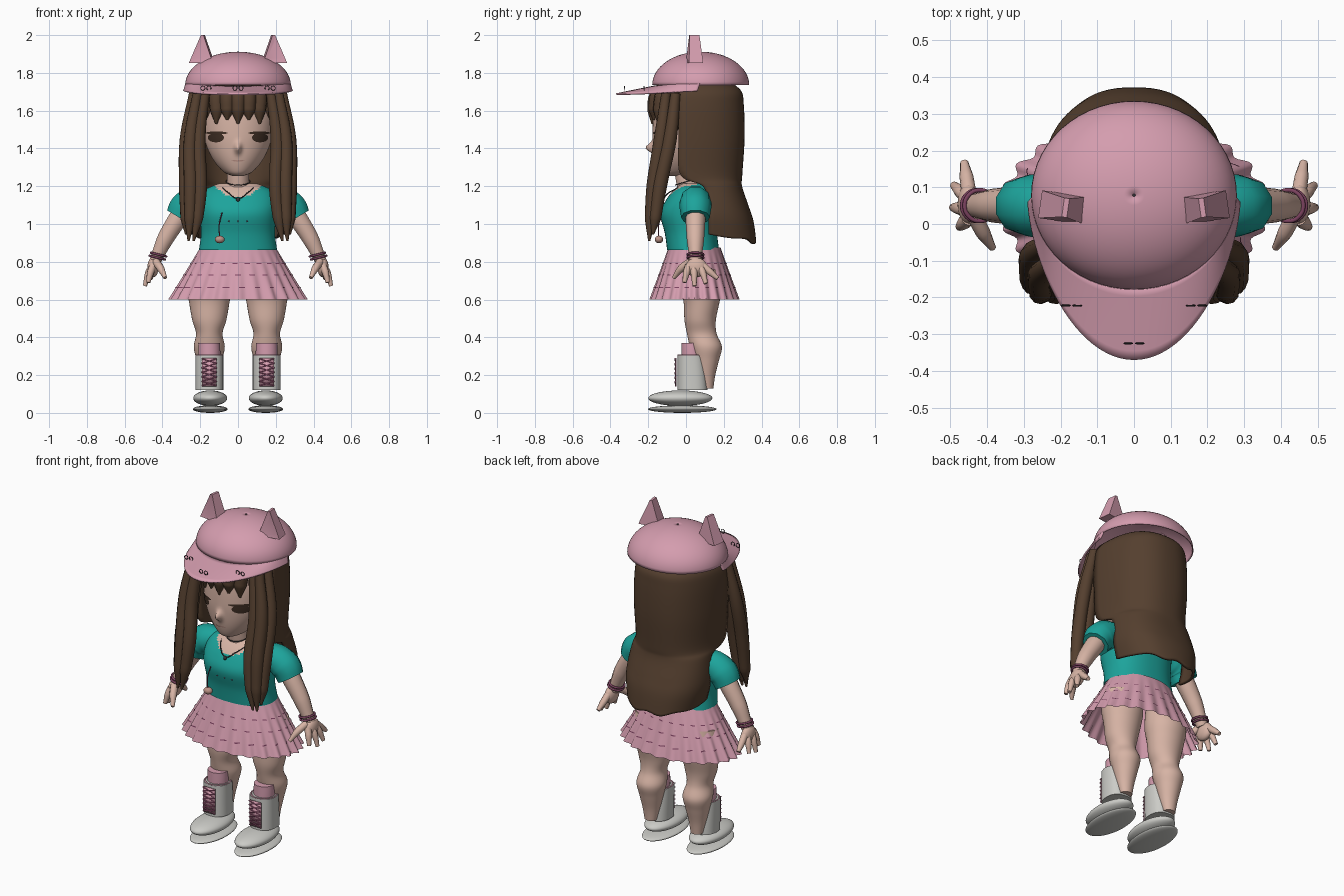
import bpy, bmesh
from math import sin, cos, pi, radians, exp
from mathutils import Vector, Matrix

if "Cube" in bpy.data.objects:
    bpy.data.objects.remove(bpy.data.objects["Cube"])


def material(name, r, g, b):
    m = bpy.data.materials.new(name)
    m.use_nodes = True
    m.diffuse_color = (r, g, b, 1)
    m.node_tree.nodes["Principled BSDF"].inputs["Base Color"].default_value = (r, g, b, 1)
    return m


PINK = material("pink cloth", .66, .335, .425)
TEAL = material("teal cloth", .012, .37, .33)
BROWN = material("brown hair", .09, .05, .028)
SKIN = material("skin", .68, .455, .375)
LIP = material("lip", .5, .29, .24)
WHITE = material("pale leather", .6, .6, .57)
PLUM = material("plum cord", .2, .055, .115)
ROSE = material("rose lace", .32, .09, .18)
DARK = material("dark metal", .04, .038, .04)
EYE = material("dark brown eye", .05, .028, .018)


# ---------- helpers ----------
def finish(ob, mat):
    bpy.ops.object.select_all(action='DESELECT')
    ob.select_set(True)
    bpy.context.view_layer.objects.active = ob
    if ob.type == 'CURVE':
        bpy.ops.object.convert(target='MESH')
        ob = bpy.context.object
    ob.data.materials.clear()
    ob.data.materials.append(mat)
    bpy.ops.object.shade_smooth_by_angle(angle=radians(40))
    return ob


def from_bmesh(name, bm, mat):
    bmesh.ops.recalc_face_normals(bm, faces=bm.faces)
    me = bpy.data.meshes.new(name)
    bm.to_mesh(me)
    bm.free()
    ob = bpy.data.objects.new(name, me)
    bpy.context.collection.objects.link(ob)
    return finish(ob, mat)


def surface(name, f, nu, nv, mat, closed=False, caps=False, thick=0):
    """Grid of points f(u, v) with u and v running from 0 to 1."""
    bm = bmesh.new()
    cols = nu if closed else nu + 1
    rows = [[bm.verts.new(f(i / nu, j / nv)) for i in range(cols)] for j in range(nv + 1)]
    for a, b in zip(rows, rows[1:]):
        for i in range(nu):
            k = (i + 1) % cols
            bm.faces.new((a[i], a[k], b[k], b[i]))
    if caps:
        bm.faces.new(rows[0])
        bm.faces.new(rows[-1])
    ob = from_bmesh(name, bm, mat)
    if thick:
        mod = ob.modifiers.new("thickness", 'SOLIDIFY')
        mod.thickness = thick
    return ob


def spline_row(rows, v):
    """Smooth interpolation through rows of numbers."""
    t = v * (len(rows) - 1)
    i = min(int(t), len(rows) - 2)
    t -= i
    p0, p1, p2, p3 = (rows[min(max(i + k, 0), len(rows) - 1)] for k in (-1, 0, 1, 2))
    return [b + t / 2 * (c - a + t * (2 * a - 5 * b + 4 * c - d + t * (3 * (b - c) + d - a)))
            for a, b, c, d in zip(p0, p1, p2, p3)]


def loft(name, rows, mat, cx=0, p=2, nu=40, shell=0):
    """Rows hold height, half width, front y and back y; a shell is an open back half."""
    def f(u, v):
        z, rx, yf, yb = spline_row(rows, v)
        a = u * pi if shell else u * 2 * pi
        c, s = cos(a), sin(a)
        c = abs(c) ** (2 / p) * (1 if c > 0 else -1)
        s = abs(s) ** (2 / p) * (1 if s > 0 else -1)
        y = yf + (yb - yf) * (s if shell else (1 + s) / 2)
        return (cx + rx * c, y, z)
    return surface(name, f, nu, (len(rows) - 1) * 6, mat, not shell, not shell, shell)


def tubes(name, paths, mat, cyclic=False):
    """Each path is a list of points and a list of radii."""
    cu = bpy.data.curves.new(name, 'CURVE')
    cu.dimensions, cu.bevel_depth, cu.bevel_resolution = '3D', 1, 3
    cu.use_fill_caps, cu.resolution_u = True, 8
    for pts, radii in paths:
        sp = cu.splines.new('BEZIER')
        sp.bezier_points.add(len(pts) - 1)
        sp.use_cyclic_u = cyclic
        for bp, co, r in zip(sp.bezier_points, pts, radii):
            bp.co, bp.radius = co, r
            bp.handle_left_type = bp.handle_right_type = 'AUTO'
    ob = bpy.data.objects.new(name, cu)
    bpy.context.collection.objects.link(ob)
    return finish(ob, mat)


def ball(name, loc, size, mat):
    bm = bmesh.new()
    bmesh.ops.create_uvsphere(bm, u_segments=32, v_segments=18, radius=1,
                              matrix=Matrix.Translation(loc) @ Matrix.Diagonal((*size, 1)))
    return from_bmesh(name, bm, mat)


def ring(centre, r, axis, thin, n=8):
    q = Vector(axis).to_track_quat('Z', 'Y')
    pts = [Vector(centre) + q @ Vector((r * cos(2 * pi * i / n), r * sin(2 * pi * i / n), 0)) for i in range(n)]
    return pts, [thin] * n


# ---------- head, with the nose drawn out of its front ----------
HEAD = [(1.255, .03, -.115, -.03), (1.275, .075, -.14, .05), (1.33, .125, -.16, .1),
        (1.4, .162, -.172, .13), (1.48, .182, -.177, .15), (1.6, .19, -.17, .16),
        (1.7, .17, -.14, .14), (1.75, .1, -.09, .1)]
head = loft("head", HEAD, SKIN, nu=112)
for v in head.data.vertices:
    if v.co.y < 0:
        v.co.y -= .042 * exp(-(v.co.x / .016) ** 2 - ((v.co.z - 1.403) / .026) ** 2)


def face_y(x, z):
    v = min(range(301), key=lambda i: abs(spline_row(HEAD, i / 300)[0] - z)) / 300
    _, rx, yf, yb = spline_row(HEAD, v)
    mid = (yf + yb) / 2
    return mid - (mid - yf) * max(0, 1 - (x / rx) ** 2) ** .5


def face_patch(name, cx, cz, rx, rz, mat, lift=.004):
    def f(u, v):
        r = .02 + .98 * v
        x, z = cx + rx * r * cos(2 * pi * u), cz + rz * r * sin(2 * pi * u)
        return (x, face_y(x, z) - lift, z)
    surface(name, f, 20, 4, mat, True)


face_patch("mouth", 0, 1.335, .034, .004, LIP)
tubes("neck", [([(0, .03, 1.12), (0, .01, 1.2), (0, -.01, 1.31)], [.075, .06, .058])], SKIN)

# ---------- hair ----------
hair = loft("back_hair", [(.92, .225, .12, .372), (1.02, .245, .12, .357), (1.1, .245, .12, .33),
                          (1.2, .235, .09, .297), (1.26, .24, -.03, .298), (1.45, .25, -.04, .31),
                          (1.63, .247, -.04, .306), (1.71, .225, -.035, .288), (1.765, .15, 0, .2),
                          (1.78, .05, .04, .12)], BROWN, p=2.4, shell=.015)
for v in hair.data.vertices:
    drop = max(0, 1.1 - v.co.z) / .18
    v.co.z += drop * ((.28 - v.co.y) * .2 + .008 * cos(v.co.x * 40))
locks = []
for i in range(-3, 4):
    x = .056 * i
    tip = 1.53 + .02 * (i % 2)
    locks.append(([(x * .75, -.1, 1.75), (x, face_y(x, 1.66) - .002, 1.67),
                   (x, face_y(x, 1.6), 1.6), (x * 1.03, face_y(x, 1.54) - .002, tip)],
                  [.03, .042, .037, .006]))
tubes("fringe", locks, BROWN)

# ---------- cap ----------
surface("cap_dome", lambda u, v: (.28 * cos(2 * pi * u) * cos(v * 1.565), .078 + .257 * sin(2 * pi * u) * cos(v * 1.565),
                                  1.735 + .177 * sin(v * 1.565)), 56, 16, PINK, True, False, .006)


def visor(u, v):
    a = pi * u
    s = sin(a)
    inner = Vector((.275 * cos(a), .078 - .25 * s, 1.757 - .025 * s))
    outer = Vector((.29 * cos(a), .06 - .43 * s ** 1.3, 1.705 - .013 * s))
    return inner.lerp(outer, v)


surface("cap_visor", visor, 48, 8, PINK, thick=.01)
ball("cap_button", (0, .078, 1.911), (.004, .004, .003), DARK)
charms = []
for x, y in ((0, -.325), (.17, -.222), (-.17, -.222)):
    for k in (-1, 1):
        charms.append(ring((x + k * .016, y, 1.719), .011, (0, 1, .05), .002))
tubes("visor_rings", charms, DARK, True)

# ---------- torso ----------
shirt = loft("shirt", [(.862, .207, -.1, .175), (.95, .196, -.112, .165), (1.05, .203, -.135, .165),
                       (1.12, .205, -.11, .16), (1.18, .175, -.065, .14), (1.215, .1, -.02, .11)],
             TEAL, p=2.3, nu=80)
shirt.data.materials.append(SKIN)
for face in shirt.data.polygons:
    c = face.center
    if c.y < .06 and c.z > 1.14 + 4 * c.x ** 2:
        face.material_index = 1
tubes("choker", [ring((0, .005, 1.225), .064, (0, -.3, 1), .0025)], DARK, True)
tubes("necklace", [([(-.09, -.02, 1.2), (-.05, -.092, 1.165), (0, -.117, 1.135), (.05, -.092, 1.165),
                     (.09, -.02, 1.2)], [.003] * 5)], DARK)
ball("pendant", (0, -.122, 1.13), (.01, .008, .012), DARK)
tubes("tassel_cord", [([(-.085, -.137, 1.06), (-.1, -.145, .99), (-.097, -.145, .93)], [.003] * 3)], PLUM)
ball("tassel_ball", (-.097, -.143, .918), (.026, .022, .02), LIP)
for i in range(-3, 4):
    ball("shirt_stud", (.024 * i, -.129 + .0007 * i * i, 1.015 + .012 * (i % 2)), (.004, .003, .004), PLUM)


# ---------- skirt ----------
def skirt(u, v, grow=0):
    a = 2 * pi * u
    k = 1 + .035 * v * cos(24 * a)
    return ((.2 + .157 * v + grow) * k * cos(a), .045 + (.138 + .093 * v + grow) * k * sin(a), .875 - .275 * v)


surface("skirt", skirt, 192, 10, PINK, True)
for row, level in enumerate((.31, .53, .77)):
    for i in range(24):
        mid = (i + .25 * (row - 1)) / 24
        surface("skirt_stitch", lambda u, v: skirt(mid + (u - .5) * .017, level + (v - .5) * .02, .003),
                4, 1, PLUM)

# ---------- paired parts ----------
for s, side in ((1, "left_"), (-1, "right_")):
    face_patch(side + "eye", s * .117, 1.457, .043, .025, EYE)
    face_patch(side + "eyelid", s * .113, 1.482, .058, .008, EYE, .006)

    # long front hair
    locks = []
    for i in range(4):
        f, d = i / 3, .05 * (i % 2) - .025
        locks.append(([(s * (.175 + .06 * f), -.08 + d, 1.69), (s * (.207 + .067 * f), -.11 + d, 1.45),
                       (s * (.2 + .077 * f), -.155 + d * .7, 1.2), (s * (.215 + .06 * f), -.175 + d * .5, 1.03),
                       (s * (.235 + .04 * f), -.185 + d * .4, .91 + .035 * (i % 2))],
                      [.026, .036, .037, .031, .006]))
    tubes(side + "front_hair", locks, BROWN)

    # cap ear with a sunken front panel
    bm = bmesh.new()
    outline = ((-.064, 0), (.064, 0), (.007 - s * .006, .148), (-.007 - s * .006, .148))
    lo, hi = ([bm.verts.new((x, k * (.038 - .08 * z), z)) for x, z in outline] for k in (-1, 1))
    panel = bm.faces.new(lo)
    bm.faces.new(hi[::-1])
    for i in range(4):
        k = (i + 1) % 4
        bm.faces.new((lo[k], lo[i], hi[i], hi[k]))
    bmesh.ops.recalc_face_normals(bm, faces=bm.faces)
    rim = bmesh.ops.inset_region(bm, faces=[panel], thickness=.006)
    for v in panel.verts:
        v.co = Vector((v.co.x * .72, v.co.y + .006, .028 + (v.co.z - .006) * .6))
    bm.transform(Matrix.Translation((s * .192, .045, 1.852)) @ Matrix.Rotation(s * radians(8), 4, 'Z'))
    from_bmesh(side + "cap_ear", bm, PINK)

    # sleeve, arm, hand and bracelets
    tubes(side + "sleeve", [([(s * .13, .05, 1.13), (s * .225, .05, 1.12), (s * .28, .05, 1.09),
                              (s * .313, .05, 1.035)], [.06, .083, .085, .076])], TEAL)
    tubes(side + "arm", [([(s * .27, .05, 1.1), (s * .33, .05, 1.01), (s * .385, .05, .92),
                           (s * .427, .05, .83), (s * .44, .05, .8)], [.055, .052, .046, .035, .032])], SKIN)
    ball(side + "palm", (s * .45, .055, .77), (.03, .056, .052), SKIN)
    fingers = [([(s * .435, .025, .8), (s * .41, -.025, .765), (s * .385, -.065, .715)], [.022, .02, .01])]
    for y0, x1, y1, z1 in ((.015, .475, -.008, .69), (.04, .493, .045, .672),
                           (.07, .49, .105, .685), (.09, .462, .168, .712)):
        fingers.append(([(s * .45, y0, .78), (s * (.45 + x1) / 2, (y0 + y1) / 2, .745), (s * x1, y1, z1)],
                        [.02, .019, .011]))
    tubes(side + "fingers", fingers, SKIN)
    tubes(side + "bracelets", [ring((s * (.42 + .007 * k), .05, .838 - .016 * k), .042, (s * .25, 0, -1), .006)
                               for k in (0, 1)], PLUM, True)

    # leg
    x = s * .152
    loft(side + "leg", [(.13, .035, .085, .145), (.2, .05, .06, .155), (.28, .068, .04, .175),
                        (.35, .082, .02, .19), (.42, .07, .005, .162), (.49, .09, -.008, .158),
                        (.58, .106, -.012, .176), (.66, .117, -.025, .19), (.76, .11, -.02, .17)], SKIN, x)

    # boot
    loft(side + "boot_shaft", [(.12, .074, -.045, .115), (.2, .074, -.045, .11), (.305, .074, -.045, .1)],
         WHITE, x, p=2.4)
    loft(side + "sock_cuff", [(.29, .058, -.025, .09), (.33, .058, -.025, .085), (.37, .056, -.025, .08)], PINK, x)
    tubes(side + "boot_trim", [ring((x, .028, .306), .07, (0, 0, 1), .004, 12)], PINK, True)
    ball(side + "shoe", (s * .147, -.03, .078), (.09, .17, .041), WHITE)
    ball(side + "sole", (s * .147, -.02, .02), (.092, .182, .02), WHITE)
    surface(side + "boot_tongue", lambda u, v: (x - .038 + .076 * u, -.05, .14 + .15 * v), 1, 1, PINK, thick=.006)
    laces = []
    for i in range(6):
        z = .143 + .024 * i
        for k in (-1, 1):
            laces.append(([(x - k * .04, -.055, z), (x + k * .04, -.058, z + .024)], [.003] * 2))
    tubes(side + "laces", laces, ROSE)
